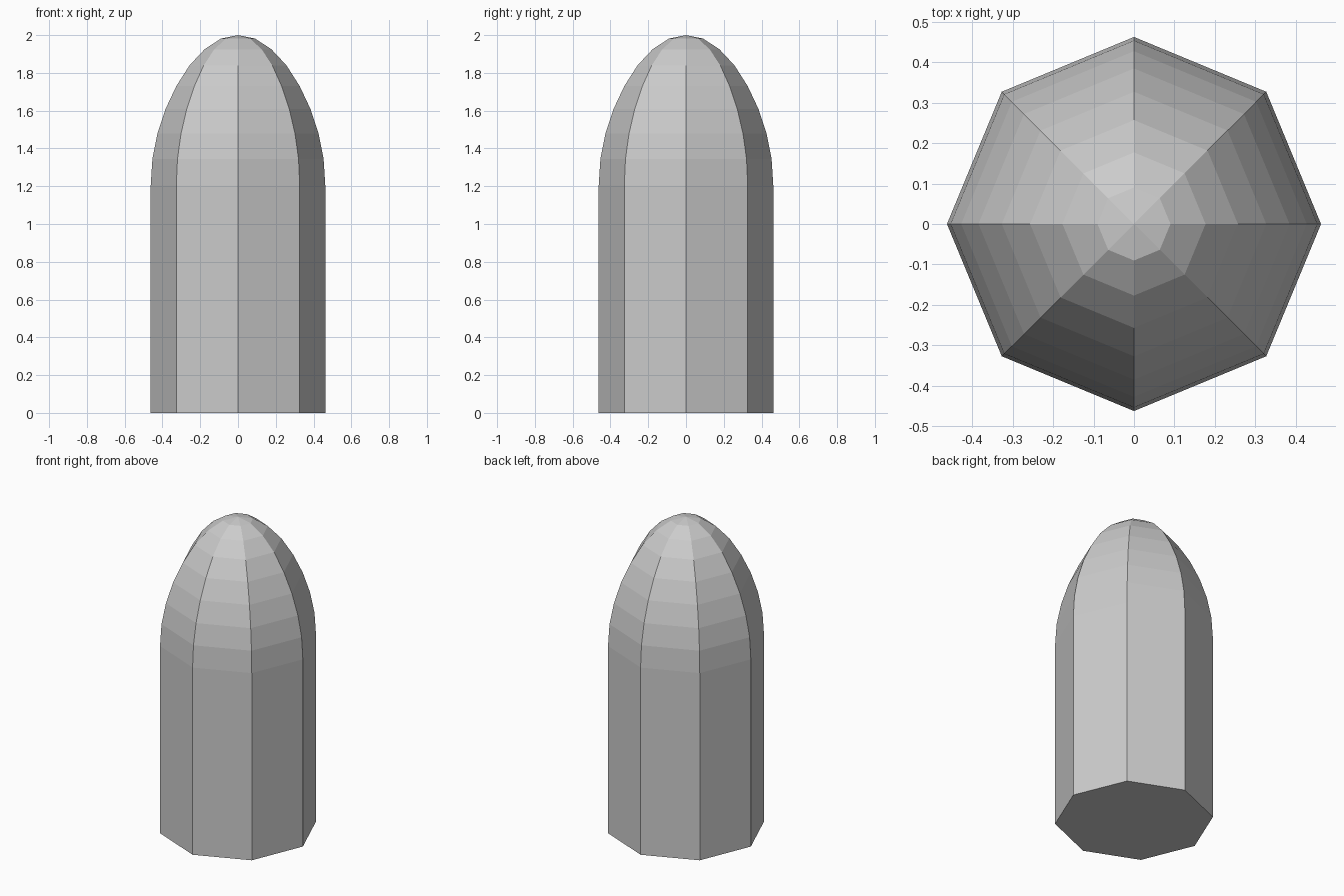
import bpy, bmesh
from math import sin, cos, pi

if "Cube" in bpy.data.objects:
    bpy.data.objects.remove(bpy.data.objects["Cube"])

SIDES, R = 8, 0.462
# Nose heights, from the cylinder shoulder up to just below the tip
NOSE_Z = [1.205, 1.345, 1.478, 1.608, 1.73, 1.84, 1.925, 1.982]

# Profile (radius, height): straight body, then rounded nose
profile = [(R, 0.0)] + [(R * cos(i * pi / 16), z) for i, z in enumerate(NOSE_Z)]

bm = bmesh.new()
rings = [[bm.verts.new((r * cos(k * 2 * pi / SIDES), r * sin(k * 2 * pi / SIDES), z))
          for k in range(SIDES)] for r, z in profile]
tip = bm.verts.new((0, 0, 2))

# Side walls
for low, high in zip(rings, rings[1:]):
    for k in range(SIDES):
        n = (k + 1) % SIDES
        bm.faces.new((low[k], low[n], high[n], high[k]))

# Pointed cap and flat base
for k in range(SIDES):
    bm.faces.new((rings[-1][k], rings[-1][(k + 1) % SIDES], tip))
bm.faces.new(rings[0][::-1])

mesh = bpy.data.meshes.new("round_nosed_body")
bm.to_mesh(mesh)
bm.free()
bpy.context.collection.objects.link(bpy.data.objects.new("round_nosed_body", mesh))
